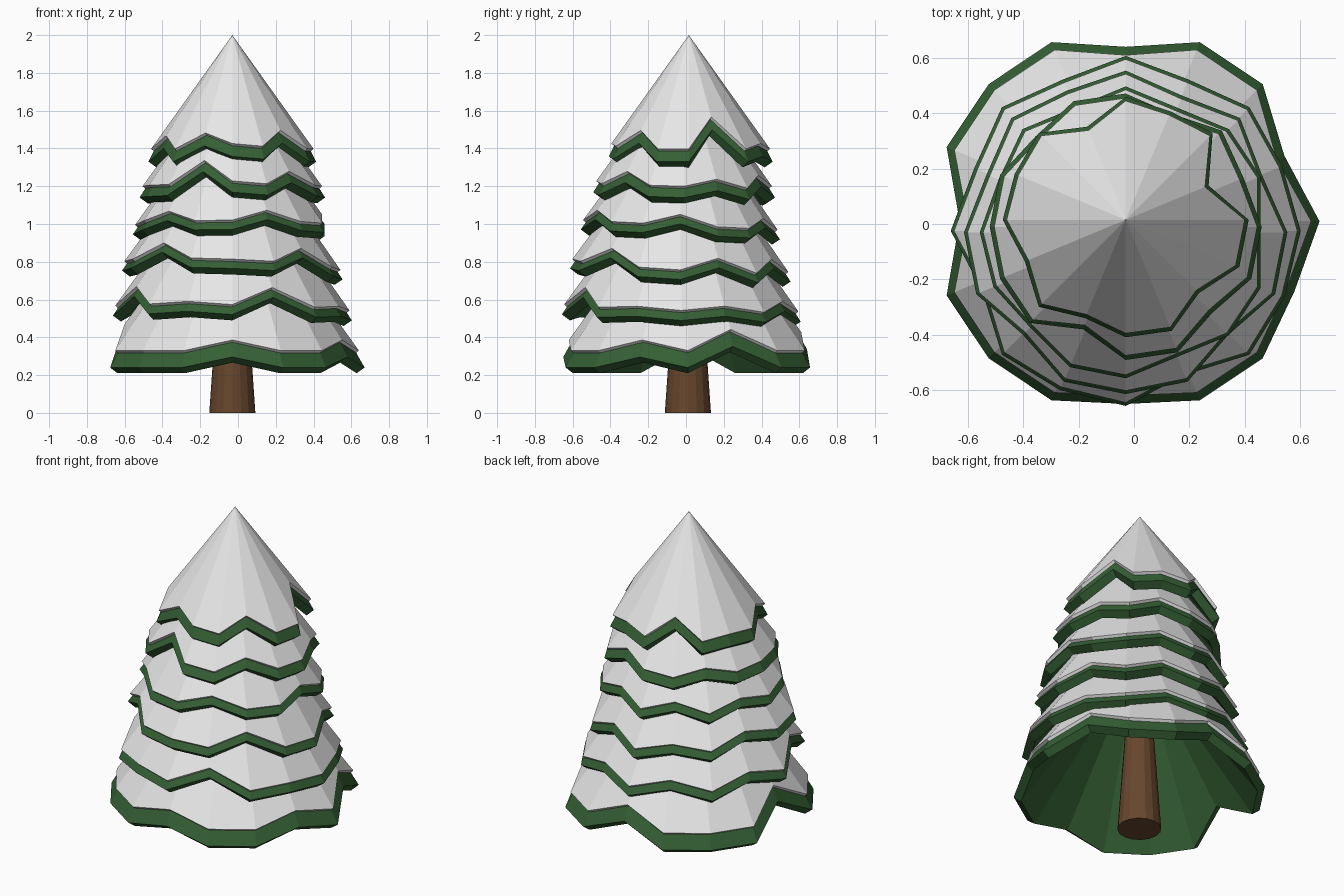
import bpy
import bmesh
from math import cos, sin, tau

cube = bpy.data.objects.get("Cube")
if cube:
    bpy.data.objects.remove(cube, do_unlink=True)

SIDES = 16
SLOPE = 1.4
AXIS_X = -0.03


def make_material(name, color):
    material = bpy.data.materials.new(name)
    material.use_nodes = True
    material.diffuse_color = color
    material.node_tree.nodes["Principled BSDF"].inputs["Base Color"].default_value = color
    return material


snow = make_material("snow white", (0.82, 0.82, 0.82, 1))
needles = make_material("pine green", (0.035, 0.115, 0.035, 1))
bark = make_material("bark brown", (0.135, 0.062, 0.026, 1))


def finish(bm, name, material, center_y):
    """Turn a bmesh into a flat shaded object standing on the tree axis."""
    bmesh.ops.recalc_face_normals(bm, faces=bm.faces)
    mesh = bpy.data.meshes.new(name)
    bm.to_mesh(mesh)
    bm.free()
    mesh.materials.append(material)
    obj = bpy.data.objects.new(name, mesh)
    obj.location = (AXIS_X, center_y, 0)
    bpy.context.collection.objects.link(obj)


def layered_cone(name, material, rim, top, offsets, bottom, lean, center_y):
    """Closed shell: apex, one ring per rim offset, inner apex."""
    bm = bmesh.new()

    def point(x, y, z):
        return bm.verts.new((x, y, z + lean[0] * x + lean[1] * y))

    rings = []
    for out, down in offsets:
        ring = []
        for k, (radius, height) in enumerate(rim):
            angle = tau * k / SIDES
            r = radius + out
            ring.append(point(r * cos(angle), r * sin(angle), height - down))
        rings.append(ring)
    ends = [(point(0, 0, top), rings[0]), (point(0, 0, bottom), rings[-1])]
    for k in range(SIDES):
        n = (k + 1) % SIDES
        for tip, ring in ends:
            bm.faces.new((tip, ring[k], ring[n]))
        for a, b in zip(rings, rings[1:]):
            bm.faces.new((a[k], a[n], b[n], b[k]))
    finish(bm, name, material, center_y)


# Tiers: rim radius, rim height, center y, bough reach and drop, lean, notches (hundredths)
tiers = [
    ("bottom", 0.67, 0.33, 0.01, 0.03, 0.09, (0, 0),
     (0, 8, 0, 0, 7, 0, 0, 0, 10, 0, 0, 0, 4, 0, 0, 4)),
    ("second", 0.62, 0.555, -0.025, 0.012, 0.053, (-0.02, -0.03),
     (0, 2, 0, 4, 0, 4, 0, 4, 0, 7, 0, 1, 0, 7, 0, 1)),
    ("third", 0.572, 0.78, -0.03, 0.012, 0.05, (-0.04, -0.06),
     (0, 5, 0, 5, 0, 3, 0, 4, 0, 0, 6, 0, 0, 0, 6, 0)),
    ("fourth", 0.515, 0.995, -0.03, 0.012, 0.05, (0, -0.05),
     (4, 0, 0, 4, 0, 4, 0, 3, 0, 1, 4, 0, 0, 4, 0, 0)),
    ("fifth", 0.475, 1.2, -0.01, 0.016, 0.06, (0, -0.03),
     (0, 3, 0, 5, 1, 0, 3, 0, 0, 0, 0, 9, 1, 0, 5, 0)),
    ("top", 0.43, 1.398, 0.015, 0.014, 0.068, (0, 0),
     (0, 12, 0, 2, 0, 8, 0, 1, 0, 5, 0, 6, 2, 1, 7, 0)),
]
for name, radius, height, center_y, reach, drop, lean, notches in tiers:
    rim = [(radius - n / 100, height + SLOPE * n / 100) for n in notches]
    peak = height + SLOPE * radius
    # Snow shell with a thin edge square to the slope
    edge = (-0.014, 0.012)
    under = peak - 0.034
    layered_cone(name + "_snow", snow, rim, peak, [(0, 0), edge], under, lean, center_y)
    # Green boughs sticking out below the snow, hollow underneath
    boughs = [(reach, drop), (reach - 0.042, drop + 0.03)]
    layered_cone(name + "_boughs", needles, rim, under, [edge] + boughs, peak - 0.15, lean, center_y)

# Tapered trunk
bm = bmesh.new()
bmesh.ops.create_cone(bm, cap_ends=True, segments=SIDES, radius1=0.122, radius2=0.06, depth=0.9)
bmesh.ops.translate(bm, verts=bm.verts, vec=(0, 0, 0.45))
finish(bm, "trunk", bark, 0.01)
